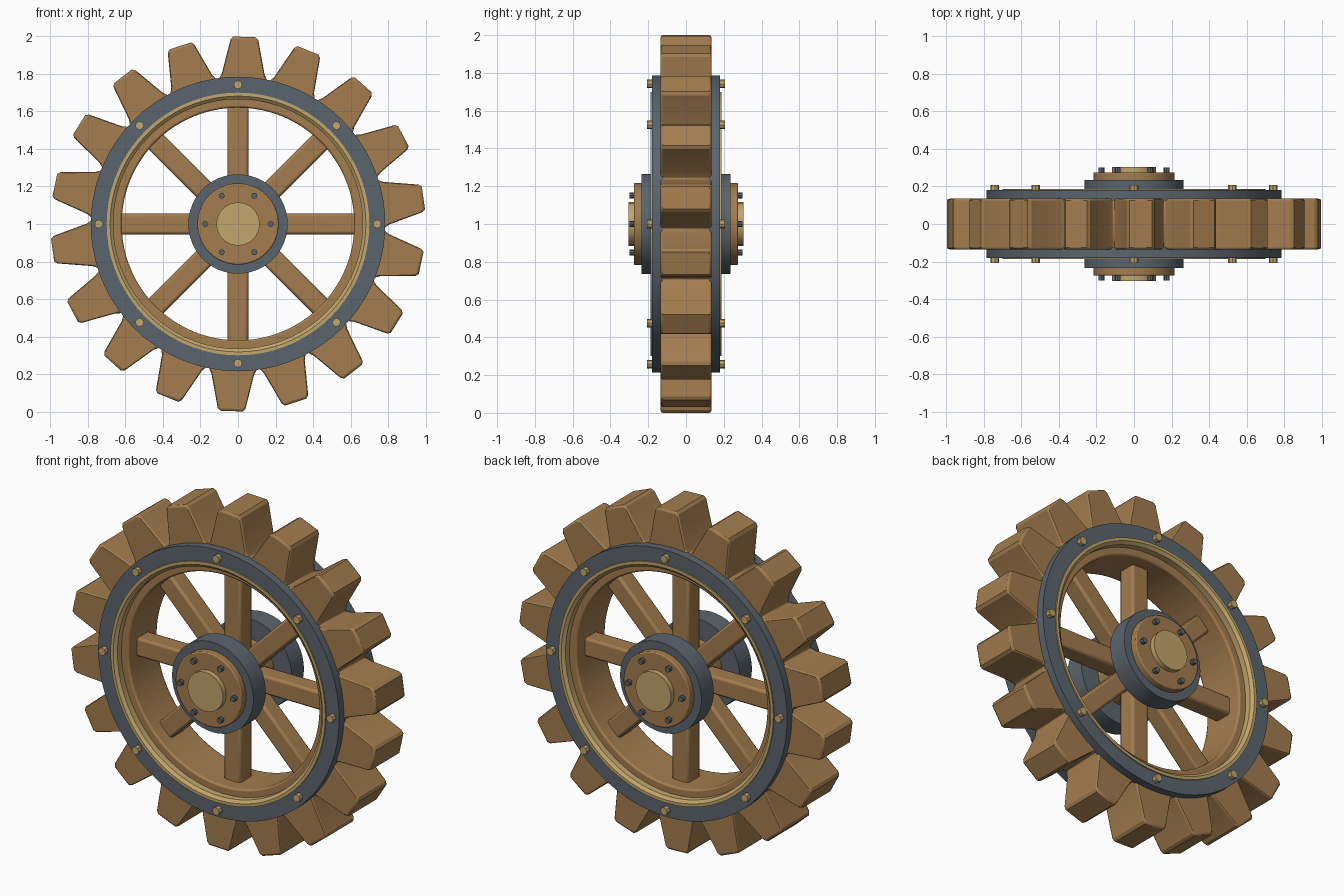
import bpy, bmesh
from math import sin, cos, tau, radians, atan2, hypot
from mathutils import Matrix, Vector

cube = bpy.data.objects.get("Cube")
if cube:
    bpy.data.objects.remove(cube, do_unlink=True)


def material(name, rgb):
    m = bpy.data.materials.new(name)
    m.use_nodes = True
    m.diffuse_color = (*rgb, 1)
    bsdf = next(n for n in m.node_tree.nodes if n.type == 'BSDF_PRINCIPLED')
    bsdf.inputs["Base Color"].default_value = (*rgb, 1)
    return m


WOOD = material("wood", (0.37, 0.205, 0.078))
STEEL = material("dark steel", (0.105, 0.13, 0.155))
BRASS = material("brass", (0.54, 0.38, 0.15))


def finish(name, bm, mat, bevel=0, mirror=False):
    """Turn a bmesh into an object at the wheel centre."""
    bmesh.ops.remove_doubles(bm, verts=bm.verts, dist=0.0001)
    bmesh.ops.recalc_face_normals(bm, faces=bm.faces)
    mesh = bpy.data.meshes.new(name)
    bm.to_mesh(mesh)
    bm.free()
    mesh.materials.append(mat)
    ob = bpy.data.objects.new(name, mesh)
    ob.location.z = 1
    bpy.context.collection.objects.link(ob)
    bpy.ops.object.select_all(action='DESELECT')
    ob.select_set(True)
    bpy.context.view_layer.objects.active = ob
    bpy.ops.object.shade_smooth_by_angle(angle=radians(30))
    if bevel:
        b = ob.modifiers.new("Bevel", 'BEVEL')
        b.width, b.segments = bevel, 2
        b.limit_method, b.angle_limit = 'ANGLE', radians(70)
    if mirror:
        m = ob.modifiers.new("Mirror", 'MIRROR')
        m.use_axis = (False, True, False)
    return ob


def polar(bm, r, y, a):
    return bm.verts.new((r * cos(a), y, r * sin(a)))


def lathe(name, profile, mat, seg=64, bevel=0, mirror=True):
    """Revolve a closed (radius, y) profile around the axle."""
    bm = bmesh.new()
    rings = [[polar(bm, r, y, tau * i / seg) for r, y in profile] for i in range(seg)]
    n = len(profile)
    for i in range(seg):
        a, b = rings[i], rings[(i + 1) % seg]
        for j in range(n):
            k = (j + 1) % n
            if profile[j][0] + profile[k][0] > 0:
                bm.faces.new((a[j], a[k], b[k], b[j]))
    return finish(name, bm, mat, bevel, mirror)


def band(r0, r1, y0, y1):
    return [(r0, -y0), (r1, -y0), (r1, -y1), (r0, -y1)]


def bolts(name, count, ring, radius, y0, y1, mat, sides=8):
    bm = bmesh.new()
    for i in range(count):
        a = tau * i / count
        place = Matrix.Translation((ring * cos(a), -(y0 + y1) / 2, ring * sin(a)))
        bmesh.ops.create_cone(bm, cap_ends=True, segments=sides, radius1=radius, radius2=radius,
                              depth=y1 - y0, matrix=place @ Matrix.Rotation(tau / 4, 4, 'X'))
    return finish(name, bm, mat, mirror=True)


# Toothed wooden rim: tooth outline as (radial, sideways) points, paired with the inner circle
TEETH, INNER, HALF = 18, 0.62, 0.135
flank = [(0.8, 0.114), (0.983, 0.074), (0.998, 0.06)]
tooth = [(r, -s) for r, s in flank] + [(0.998, 0)] + [(r, s) for r, s in reversed(flank)]
outline = []
for t in range(TEETH):
    centre = tau * t / TEETH + radians(8)
    outline.append((0.772, centre - tau / TEETH / 2))
    outline += [(hypot(r, s), centre + atan2(s, r)) for r, s in tooth]
bm = bmesh.new()
loops = [[polar(bm, r if outer else INNER, y, a) for r, a in outline]
         for outer, y in ((True, -HALF), (True, HALF), (False, HALF), (False, -HALF))]
for i in range(len(outline)):
    j = (i + 1) % len(outline)
    for k in range(4):
        p, q = loops[k], loops[(k + 1) % 4]
        bm.faces.new((p[i], p[j], q[j], q[i]))
finish("toothed_rim", bm, WOOD, bevel=0.01)

# Spokes
bm = bmesh.new()
for i in range(8):
    turn = Matrix.Rotation(tau * i / 8, 4, 'Y')
    size = Matrix.Diagonal((0.54, 0.11, 0.11, 1))
    bmesh.ops.create_cube(bm, size=1, matrix=turn @ Matrix.Translation((0.37, 0, 0)) @ size)
finish("spokes", bm, WOOD, bevel=0.014)

# Rim plates, trim rings and their bolts on both sides
lathe("rim_plates", band(0.685, 0.785, 0.125, 0.18), STEEL, 72)
lathe("trim_rings", [(0.665, -0.125), (0.7, -0.125), (0.7, -0.187), (0.682, -0.187),
                     (0.665, -0.172)], BRASS, 72)
bolts("rim_bolts", 8, 0.742, 0.023, 0.17, 0.207, BRASS)

# Hub: core, collars, end discs, axle caps and bolts
lathe("hub_core", [(0, -0.13), (0.15, -0.13), (0.15, 0.13), (0, 0.13)], WOOD, 32, mirror=False)
lathe("hub_collars", band(0, 0.265, 0.12, 0.235), STEEL, 48)
lathe("hub_discs", band(0, 0.217, 0.22, 0.275), WOOD, 48, bevel=0.006)
lathe("axle_caps", band(0, 0.116, 0.26, 0.305), BRASS, 20)
bolts("hub_bolts", 6, 0.174, 0.016, 0.26, 0.3, STEEL)
